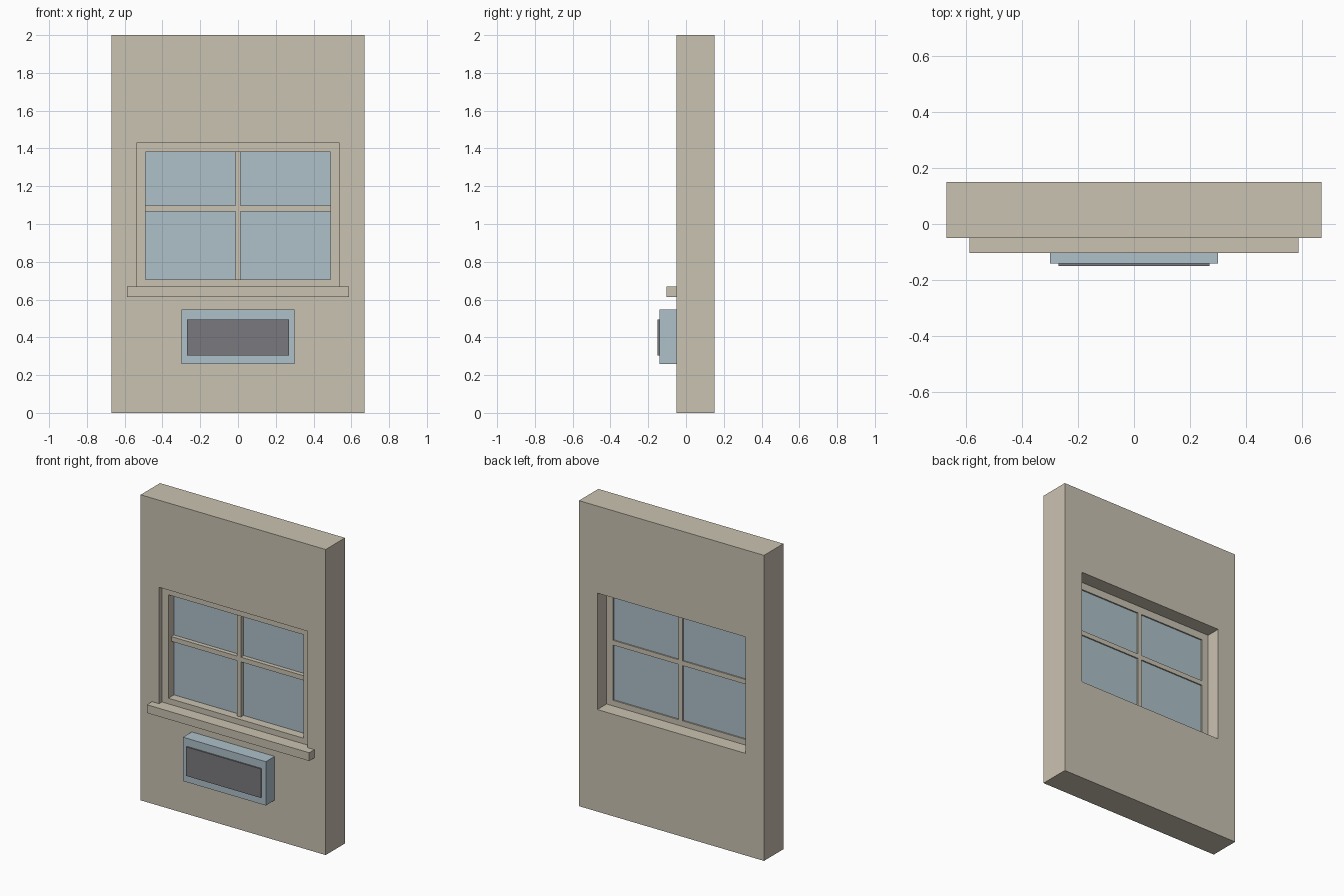
import bpy, bmesh

if "Cube" in bpy.data.objects:
    bpy.data.objects.remove(bpy.data.objects["Cube"])


def material(name, rgb):
    m = bpy.data.materials.new(name)
    lin = [((c / 255 + 0.055) / 1.055) ** 2.4 for c in rgb]
    m.diffuse_color = (*lin, 1)
    m.use_nodes = True
    m.node_tree.nodes["Principled BSDF"].inputs["Base Color"].default_value = m.diffuse_color
    return m


STONE = material("warm_stone", (202, 194, 178))
BLUE = material("pale_blue", (174, 193, 201))
DARK = material("dark_grey", (122, 122, 126))


def finish(name, bm, mat):
    bmesh.ops.recalc_face_normals(bm, faces=bm.faces)
    me = bpy.data.meshes.new(name)
    bm.to_mesh(me)
    bm.free()
    me.materials.append(mat)
    ob = bpy.data.objects.new(name, me)
    bpy.context.collection.objects.link(ob)
    return ob


def box(name, x, y, z, mat):
    """Box from (min, max) ranges."""
    bm = bmesh.new()
    bmesh.ops.create_cube(bm, size=1)
    for v in bm.verts:
        for i, (a, b) in enumerate((x, y, z)):
            v.co[i] = a if v.co[i] < 0 else b
    return finish(name, bm, mat)


def ring(name, outer, inner, y, mat):
    """Rectangular frame; outer and inner are (half_width, z0, z1)."""
    bm = bmesh.new()
    loops = []
    for w, z0, z1 in (outer, inner):
        for d in y:
            loops.append([bm.verts.new((px, d, pz)) for px, pz in
                          ((-w, z0), (w, z0), (w, z1), (-w, z1))])
    of, ob, nf, nb = loops
    for a, b in ((of, nf), (nf, nb), (nb, ob), (ob, of)):
        for i in range(4):
            j = (i + 1) % 4
            bm.faces.new((a[i], a[j], b[j], b[i]))
    return finish(name, bm, mat)


# wall with window opening
OPEN = (0.537, 0.668, 1.43)
PANE = (0.49, 0.705, 1.382)
ring("wall", (0.67, 0, 2), OPEN, (-0.05, 0.15), STONE)

# window frame, glass and glazing bars
ring("window_frame", OPEN, PANE, (-0.02, 0.055), STONE)
box("glass", (-0.49, 0.49), (0.038, 0.046), (0.705, 1.382), BLUE)
box("vertical_bar", (-0.014, 0.014), (0.01, 0.055), (0.705, 1.382), STONE)
box("horizontal_bar", (-0.49, 0.49), (0.01, 0.0545), (1.066, 1.097), STONE)

# projecting sill
box("sill", (-0.588, 0.588), (-0.103, -0.05), (0.614, 0.668), STONE)

# vent box with dark grille plate
box("vent_box", (-0.3, 0.3), (-0.141, -0.05), (0.26, 0.547), BLUE)
box("vent_grille", (-0.27, 0.27), (-0.15, -0.141), (0.305, 0.495), DARK)
